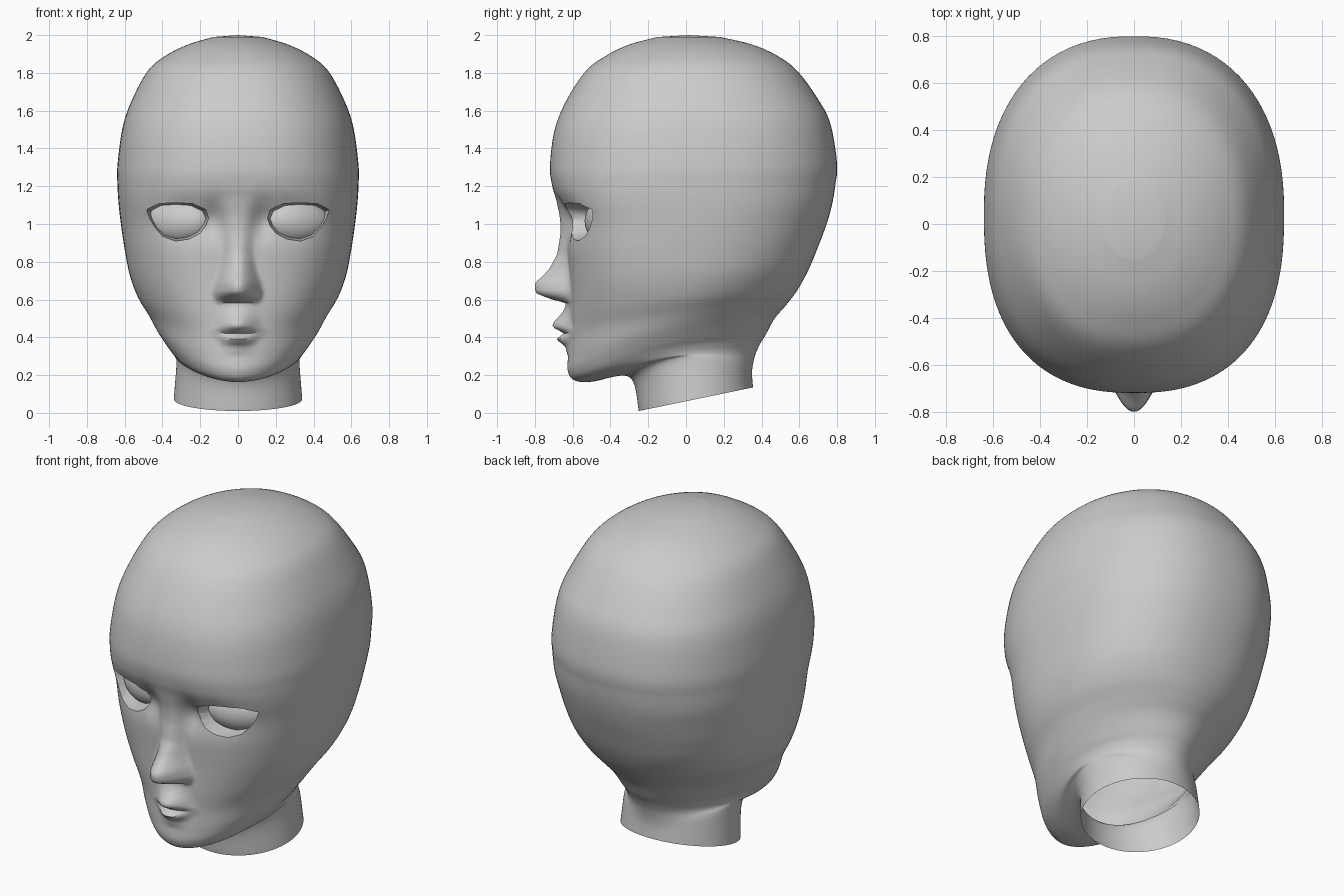
import bpy, bmesh, math

if "Cube" in bpy.data.objects:
    bpy.data.objects.remove(bpy.data.objects["Cube"])

skin = bpy.data.materials.new("grey_clay")
skin.diffuse_color = (0.6, 0.6, 0.6, 1)
skin.use_nodes = True
skin.node_tree.nodes["Principled BSDF"].inputs["Base Color"].default_value = skin.diffuse_color


def new_object(name, bm):
    bmesh.ops.recalc_face_normals(bm, faces=bm.faces[:])
    me = bpy.data.meshes.new(name)
    bm.to_mesh(me)
    bm.free()
    me.materials.append(skin)
    ob = bpy.data.objects.new(name, me)
    bpy.context.collection.objects.link(ob)
    return ob


def activate(ob):
    bpy.ops.object.select_all(action='DESELECT')
    ob.select_set(True)
    bpy.context.view_layer.objects.active = ob


def remove_faces(ob, rule):
    bm = bmesh.new()
    bm.from_mesh(ob.data)
    bmesh.ops.delete(bm, geom=[f for f in bm.faces if rule(f)], context='FACES')
    bm.to_mesh(ob.data)
    bm.free()


def table(rows, z):
    """Linear lookup in rows sorted by rising z."""
    if z <= rows[0][0] or z >= rows[-1][0]:
        return [0.0] * (len(rows[0]) - 1)
    for a, b in zip(rows, rows[1:]):
        if z <= b[0]:
            t = (z - a[0]) / (b[0] - a[0])
            return [p + (q - p) * t for p, q in zip(a[1:], b[1:])]


# Head and neck rings: front y, front z, back y, back z, half width, roundness
RINGS = [
    (-.25, .01, .355, .135, .34, 2), (-.30, .19, .35, .22, .325, 2),
    (-.50, .165, .365, .30, .335, 1.9), (-.59, .172, .39, .36, .355, 1.9),
    (-.625, .22, .42, .41, .385, 1.9), (-.625, .30, .47, .50, .43, 1.95),
    (-.62, .42, .53, .57, .475, 2), (-.62, .55, .59, .65, .53, 2.1),
    (-.62, .70, .65, .76, .573, 2.2), (-.63, .85, .70, .88, .60, 2.25),
    (-.65, 1.0, .745, 1.0, .62, 2.25), (-.68, 1.11, .773, 1.1, .632, 2.3),
    (-.708, 1.2, .79, 1.2, .638, 2.3), (-.72, 1.31, .80, 1.32, .638, 2.3),
    (-.695, 1.5, .765, 1.53, .61, 2.3), (-.63, 1.66, .70, 1.66, .56, 2.25),
    (-.53, 1.81, .59, 1.81, .478, 2.2), (-.425, 1.89, .485, 1.89, .385, 2.1),
    (-.30, 1.95, .35, 1.95, .265, 2), (-.15, 1.99, .18, 1.99, .13, 2)]
# Rise of each ring's sides, which forms the jaw line
ARCH = [0, .07, .07, .07, .06, .045, .03, .015]
# Extra squareness of the front half, for cheeks and temples
CHEEK = [0] * 7 + [.08, .22, .32, .32, .28, .2, .12, .05]

# z, outward push, half width of the feature
NOSE = [(.58, 0, .125), (.60, .09, .13), (.63, .17, .137), (.65, .182, .135),
        (.69, .182, .125), (.715, .15, .115), (.76, .105, .10), (.84, .055, .085),
        (.95, .025, .08), (1.05, .01, .09), (1.15, 0, .11)]
LIPS = [(.30, 0, .10), (.355, .018, .11), (.375, .05, .12), (.395, .066, .13),
        (.41, .04, .16), (.424, .022, .18), (.438, .06, .17), (.455, .088, .15),
        (.475, .085, .14), (.53, .035, .13), (.60, 0, .13)]


def bump(rows, x, z, power):
    push, w = table(rows, z)
    if abs(x) >= w:
        return 0
    return push * (.5 + .5 * math.cos(math.pi * x / w)) ** power


def hollow(x, z, cx, cz, sx, sz):
    return math.exp(-((abs(x) - cx) / sx) ** 2 - ((z - cz) / sz) ** 2)


def catmull(i, t):
    p = [ROWS[min(max(i + k, 0), len(ROWS) - 1)] for k in (-1, 0, 1, 2)]
    return [.5 * (2 * b + (c - a) * t + (2 * a - 5 * b + 4 * c - d) * t * t
                  + (3 * b - a - 3 * c + d) * t ** 3) for a, b, c, d in zip(*p)]


# Head: lofted rings with the face pushed out of the front
ROWS = [r + tuple(t[i] if i < len(t) else 0 for t in (ARCH, CHEEK))
        for i, r in enumerate(RINGS)]
COLS, SUB = 144, 9
bm = bmesh.new()
loops = []
params = [catmull(i, k / SUB) for i in range(len(ROWS) - 1) for k in range(SUB)]
for yf, zf, yb, zb, w, n0, arch, cheek in params + [ROWS[-1]]:
    loop = []
    for c in range(COLS):
        u = 2 * math.pi * (c + .5) / COLS
        a = u - .62 * math.sin(u)          # columns gather at the face
        s, co = math.sin(a), math.cos(a)
        n = n0 + (cheek if co > 0 else 0)
        x = w * math.copysign(abs(s) ** (2 / n), s)
        f = .5 - .5 * math.copysign(abs(co) ** (2 / n), co)
        y, z = yf + (yb - yf) * f, zf + (zb - zf) * f + arch * s * s
        if y < -.2:
            y -= bump(NOSE, x, z, .58) + bump(LIPS, x, z, 1)
            y += .035 * hollow(x, z, .27, 1.02, .14, .1)
            y += .035 * hollow(x, z, .13, 1.02, .055, .1)
        loop.append(bm.verts.new((x, y, z)))
    loops.append(loop)
for lo, hi in zip(loops, loops[1:]):
    for c in range(COLS):
        d = (c + 1) % COLS
        bm.faces.new((lo[c], lo[d], hi[d], hi[c]))
crown = bm.verts.new((0, .015, 2.0))
for c in range(COLS):
    bm.faces.new((loops[-1][c], loops[-1][(c + 1) % COLS], crown))
bm.faces.new(loops[0])
head = new_object("head", bm)

# Eye openings: tapered almond cutters
ALMOND = [(.15, 1.03), (.17, 1.075), (.24, 1.108), (.33, 1.112), (.42, 1.108),
          (.485, 1.075), (.47, 1.03), (.44, .98), (.40, .935), (.33, .91),
          (.26, .92), (.20, .95), (.165, .99)]
EYE_X, EYE_Z, SLANT, FLOOR = .315, 1.02, .40, -.47
for side, name in ((1, "right"), (-1, "left")):
    bm = bmesh.new()
    prev = None
    for depth, scale in ((-.85, 1), (-.57, 1), (FLOOR, .88)):
        cur = []
        for x, z in ALMOND:
            dx = (x - EYE_X) * scale
            cur.append(bm.verts.new((side * (EYE_X + dx), depth + SLANT * dx,
                                     EYE_Z + (z - EYE_Z) * scale)))
        if prev:
            for k in range(len(cur)):
                m = (k + 1) % len(cur)
                bm.faces.new((prev[k], prev[m], cur[m], cur[k]))
        else:
            bm.faces.new(cur)
        prev = cur
    bm.faces.new(prev)
    cutter = new_object(name + "_eye_cutter", bm)
    cutter.hide_render = True
    activate(head)
    mod = head.modifiers.new("eye_opening", 'BOOLEAN')
    mod.operation, mod.object, mod.solver = 'DIFFERENCE', cutter, 'EXACT'
    bpy.ops.object.modifier_apply(modifier=mod.name)
    bpy.data.objects.remove(cutter)

    # Eyeball: front half only
    bpy.ops.mesh.primitive_uv_sphere_add(segments=32, ring_count=16, radius=1)
    eye = bpy.context.object
    eye.name = name + "_eyeball"
    eye.scale = (.175, .085, .112)
    eye.location = (side * EYE_X, -.435, 1.015)
    eye.rotation_euler.z = side * math.atan(SLANT)
    eye.data.materials.append(skin)
    remove_faces(eye, lambda f: f.calc_center_median().y > 0)
    bpy.ops.object.shade_smooth()


def is_opening(f):
    """Floor of an eye opening or the underside of the neck."""
    c = f.calc_center_median()
    if len(f.verts) > 8 and f.normal.z < -.8 and c.z < .14:
        return True
    return (.15 < abs(c.x) < .47 and .9 < c.z < 1.12 and
            abs(c.y - FLOOR - SLANT * (abs(c.x) - EYE_X)) < .004)


remove_faces(head, is_opening)
activate(head)
bpy.ops.object.shade_smooth_by_angle(angle=math.radians(50))
